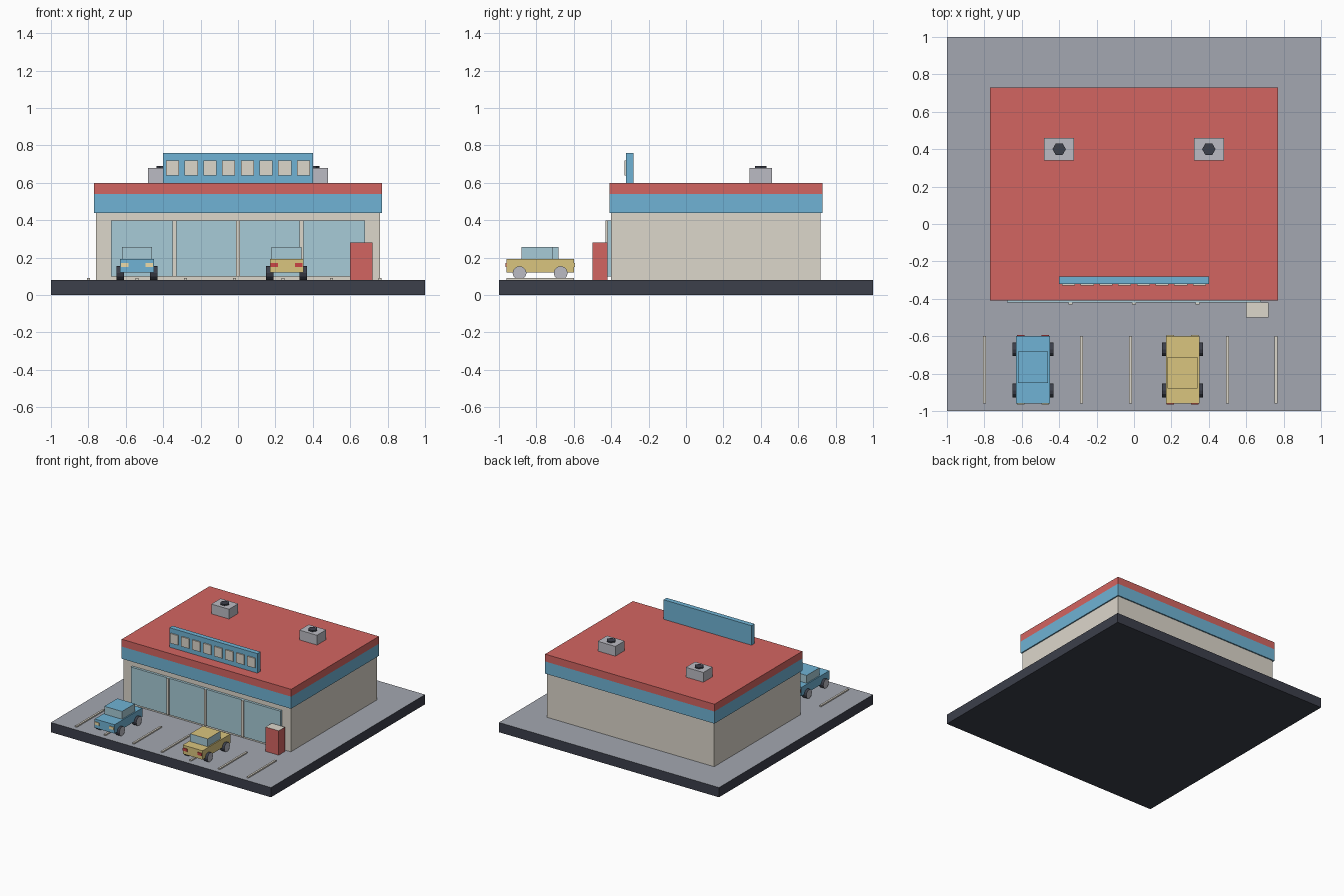
import bpy, bmesh
from mathutils import Matrix, Vector

if "Cube" in bpy.data.objects:
    bpy.data.objects.remove(bpy.data.objects["Cube"])


def mat(name, r, g, b):
    m = bpy.data.materials.new(name)
    m.diffuse_color = (r, g, b, 1)
    m.use_nodes = True
    m.node_tree.nodes["Principled BSDF"].inputs["Base Color"].default_value = m.diffuse_color
    return m


RED = mat("red", 0.65, 0.13, 0.12)
BLUE = mat("blue", 0.16, 0.45, 0.66)
CREAM = mat("cream", 0.72, 0.68, 0.60)
GLASS = mat("glass", 0.39, 0.60, 0.68)
DARK = mat("dark", 0.045, 0.05, 0.07)
ASPHALT = mat("asphalt", 0.37, 0.39, 0.44)
METAL = mat("metal", 0.50, 0.50, 0.55)
YELLOW = mat("yellow", 0.70, 0.56, 0.21)
LAMP = mat("lamp", 0.85, 0.72, 0.40)
TAIL = mat("tail_red", 0.6, 0.06, 0.06)


def finish(name, bm, mats):
    me = bpy.data.meshes.new(name)
    bm.to_mesh(me)
    bm.free()
    for m in mats:
        me.materials.append(m)
    ob = bpy.data.objects.new(name, me)
    bpy.context.collection.objects.link(ob)
    return ob


def box(name, x, y, z, side, top=None):
    """Box from (min, max) ranges; optional second material on the top face."""
    bm = bmesh.new()
    lo, hi = Vector((x[0], y[0], z[0])), Vector((x[1], y[1], z[1]))
    size = hi - lo
    bmesh.ops.create_cube(bm, size=1, matrix=Matrix.Translation((lo + hi) / 2)
                          @ Matrix.Diagonal((*size, 1)))
    bm.normal_update()
    for f in bm.faces:
        f.material_index = 1 if top and f.normal.z > 0.5 else 0
    return finish(name, bm, [side] + ([top] if top else []))


def disc(name, loc, radius, depth, sides, axis, side, cap=None):
    """Prism along x or z; optional second material on the end caps."""
    bm = bmesh.new()
    rot = Matrix.Rotation(1.5707963, 4, 'Y') if axis == 'X' else Matrix.Rotation(1.5707963, 4, 'Z')
    bmesh.ops.create_cone(bm, cap_ends=True, segments=sides, radius1=radius,
                          radius2=radius, depth=depth)
    for f in bm.faces:
        f.material_index = 1 if cap and len(f.verts) > 4 else 0
    # point the hexagon corners along x
    if axis == 'Z':
        far = max(abs(v.co.x) for v in bm.verts)
        if far > radius * 0.99:
            rot = Matrix.Identity(4)
    bmesh.ops.transform(bm, matrix=Matrix.Translation(loc) @ rot, verts=bm.verts)
    return finish(name, bm, [side] + ([cap] if cap else []))


# ground slab and shop shell
box("lot_slab", (-1, 1), (-1, 1), (0, 0.08), DARK, ASPHALT)
box("shop_walls", (-0.76, 0.76), (-0.40, 0.72), (0.08, 0.58), CREAM)
box("blue_fascia", (-0.77, 0.77), (-0.41, 0.73), (0.44, 0.54), BLUE)
box("red_roof_band", (-0.77, 0.77), (-0.41, 0.73), (0.54, 0.60), RED)

# shop front glazing
box("shop_window", (-0.68, 0.68), (-0.42, -0.40), (0.10, 0.40), GLASS)
for x in (-0.34, 0, 0.34):
    box("window_mullion", (x - 0.01, x + 0.01), (-0.43, -0.40), (0.10, 0.40), CREAM)

# outdoor locker by the entrance
box("front_locker", (0.60, 0.72), (-0.50, -0.42), (0.08, 0.28), RED, CREAM)

# roof sign with blank panels
box("roof_sign", (-0.40, 0.40), (-0.32, -0.28), (0.60, 0.76), BLUE)
for i in range(8):
    x = -0.35 + 0.1 * i
    box("sign_panel", (x - 0.035, x + 0.035), (-0.33, -0.32), (0.64, 0.72), CREAM)

# rooftop air units
for x in (-0.4, 0.4):
    box("air_unit", (x - 0.08, x + 0.08), (0.34, 0.46), (0.60, 0.68), METAL)
    disc("air_unit_fan", (x, 0.40, 0.685), 0.036, 0.01, 6, 'Z', DARK)

# parking bay stripes
for i in range(7):
    x = -0.80 + 0.26 * i
    box("bay_stripe", (x - 0.008, x + 0.008), (-0.96, -0.60), (0.08, 0.09), CREAM)


def car(name, cx, paint, facing):
    """Parked car; facing -1 has its nose to the front, +1 to the shop."""
    cy = -0.78
    box(name + "_body", (cx - 0.09, cx + 0.09), (cy - 0.18, cy + 0.18), (0.12, 0.193), paint)
    cab = cy - facing * 0.015
    box(name + "_cabin", (cx - 0.08, cx + 0.08), (cab - 0.084, cab + 0.084),
        (0.193, 0.257), GLASS, paint)
    for sx in (-1, 1):
        for sy in (-1, 1):
            disc(name + "_wheel", (cx + sx * 0.09, cy + sy * 0.11, 0.118),
                 0.037, 0.04, 12, 'X', DARK, METAL)
            x, y = cx + sx * 0.066, cy + sy * 0.18
            box(name + "_light", (x - 0.02, x + 0.02), (y - 0.006, y + 0.006),
                (0.15, 0.172), LAMP if sy == facing else TAIL)


car("blue_car", -0.54, BLUE, -1)
car("yellow_car", 0.26, YELLOW, 1)
